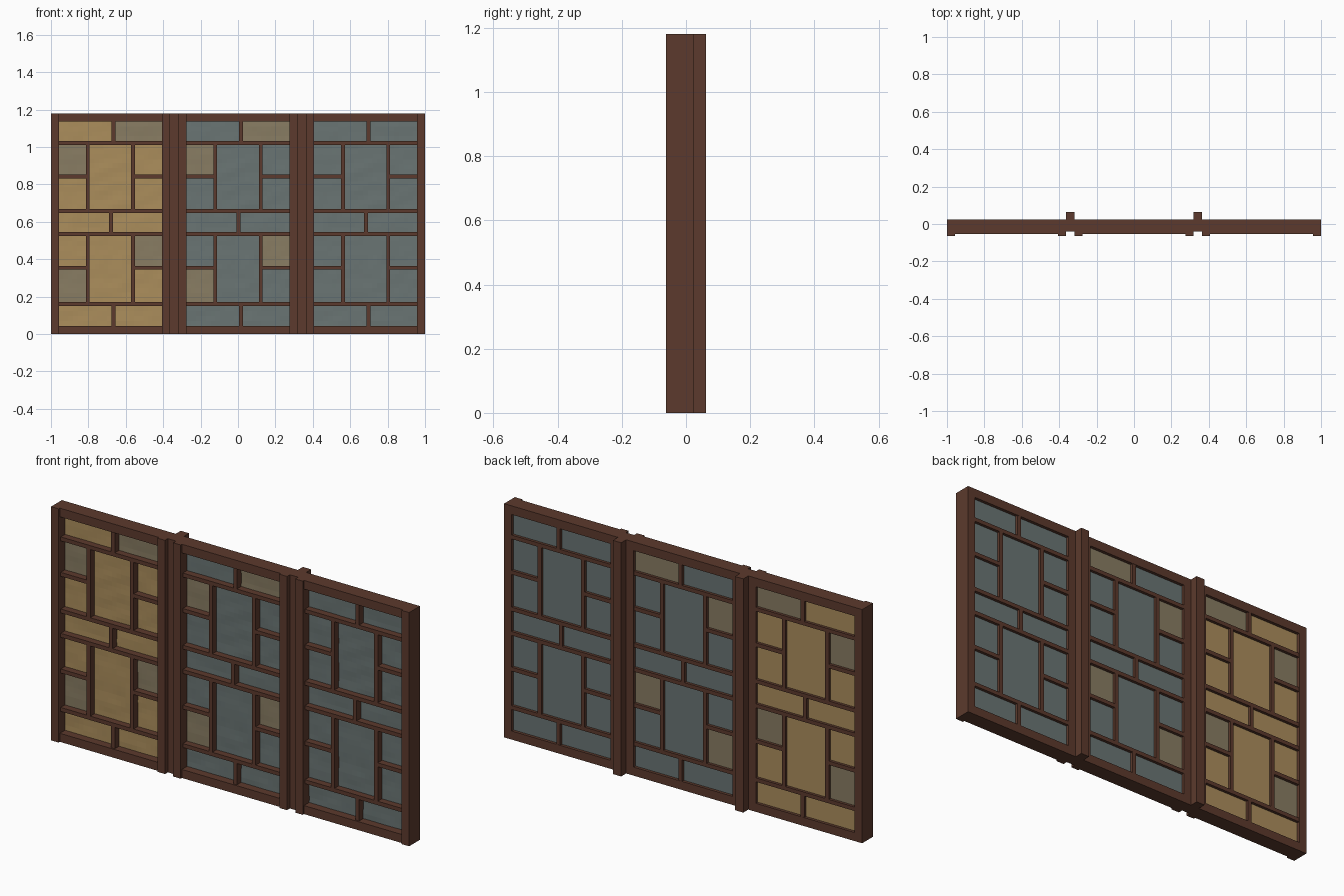
import bpy, bmesh
from mathutils import Vector, noise

cube = bpy.data.objects.get("Cube")
if cube:
    bpy.data.objects.remove(cube, do_unlink=True)


def material(name, rgb):
    m = bpy.data.materials.new(name)
    m.use_nodes = True
    m.diffuse_color = (*rgb, 1)
    bsdf = m.node_tree.nodes["Principled BSDF"]
    bsdf.inputs["Base Color"].default_value = (*rgb, 1)
    bsdf.inputs["Roughness"].default_value = 0.8
    return m


WOOD = material("dark red wood", (0.107, 0.042, 0.026))
GOLD = material("gold glass", (0.41, 0.27, 0.107))
TAN = material("tan glass", (0.25, 0.205, 0.125))
SLATE = material("slate glass", (0.144, 0.178, 0.174))

# Shared sizes
HEIGHT = 1.18
HALF = 0.318        # half width of one panel
OPEN = 0.276        # half width of its opening
STEP = 0.682        # spacing of the panels
BAR = 0.01          # half thickness of a glazing bar
STILE_Y, RAIL_Y, BAR_Y = -0.063, -0.053, -0.046
BACK_Y, GLASS_FRONT, GLASS_BACK = 0.023, -0.012, 0.008


def add_box(bm, x0, x1, y0, y1, z0, z1):
    verts = bmesh.ops.create_cube(bm, size=1)["verts"]
    for v in verts:
        v.co = Vector((x1 if v.co.x > 0 else x0,
                       y1 if v.co.y > 0 else y0,
                       z1 if v.co.z > 0 else z0))


def add_pane(bm, x0, x1, z0, z1, slot):
    """Flat-backed pane with a rippled hand-made front."""
    start = len(bm.faces)
    add_box(bm, x0, x1, GLASS_FRONT + 0.003, GLASS_BACK, z0, z1)
    nx, nz = (max(2, round(d / 0.025)) for d in (x1 - x0, z1 - z0))
    rows = []
    for j in range(nz + 1):
        row = []
        for i in range(nx + 1):
            x, z = x0 + (x1 - x0) * i / nx, z0 + (z1 - z0) * j / nz
            ripple = noise.noise(Vector((x * 9 + z * 5, 0, z * 14 - x * 6)))
            row.append(bm.verts.new((x, GLASS_FRONT + 0.002 * ripple, z)))
        rows.append(row)
    for a, b in zip(rows, rows[1:]):
        for i in range(nx):
            bm.faces.new((a[i], a[i + 1], b[i + 1], b[i]))
    bm.faces.ensure_lookup_table()
    for f in bm.faces[start:]:
        f.material_index = slot


def finish(name, bm, mats, x=0):
    mesh = bpy.data.meshes.new(name)
    bm.to_mesh(mesh)
    bm.free()
    for m in mats:
        mesh.materials.append(m)
    obj = bpy.data.objects.new(name, mesh)
    obj.location.x = x
    bpy.context.collection.objects.link(obj)


# Opening limits and centre heights of the four through bars
LOW, HIGH = 0.043, 1.136
BARS = [0.161, 0.535, 0.658, 1.022]
SIDE = 0.121        # centre of the upright bars beside the tall panes
# Short rows split in two, as (bottom, top, split)
SHORT = [(LOW, BARS[0] - BAR, 0.016),
         (BARS[1] + BAR, BARS[2] - BAR, 0.003),
         (BARS[3] + BAR, HIGH, 0.016)]
# Tall rows, as (bottom, top, cross bar)
TALL = [(BARS[0] + BAR, BARS[1] - BAR, 0.355),
        (BARS[2] + BAR, BARS[3] - BAR, 0.843)]


def build_panel(label, x, mats):
    # Frame: proud stiles with slightly recessed rails
    bm = bmesh.new()
    for s in (-1, 1):
        lo, hi = sorted((s * OPEN, s * HALF))
        add_box(bm, lo, hi, STILE_Y, BACK_Y, 0, HEIGHT)
    add_box(bm, -OPEN, OPEN, RAIL_Y, BACK_Y, 0, LOW)
    add_box(bm, -OPEN, OPEN, RAIL_Y, BACK_Y, HIGH, HEIGHT)
    finish(label + "_frame", bm, [WOOD], x)

    # Glazing bars
    bm = bmesh.new()

    def bar(x0, x1, z0, z1):
        add_box(bm, x0, x1, BAR_Y, BACK_Y - 0.001, z0, z1)

    for z in BARS:
        bar(-OPEN, OPEN, z - BAR, z + BAR)
    for z0, z1, split in SHORT:
        bar(split - BAR, split + BAR, z0, z1)
    for z0, z1, mid in TALL:
        for s in (-1, 1):
            bar(s * SIDE - BAR, s * SIDE + BAR, z0, z1)
            lo, hi = sorted((s * OPEN, s * (SIDE + BAR)))
            bar(lo, hi, mid - BAR, mid + BAR)
    finish(label + "_glazing_bars", bm, [WOOD], x)

    # Panes: second material marks the accent panes
    bm = bmesh.new()
    for i, (z0, z1, split) in enumerate(SHORT):
        add_pane(bm, -OPEN, split - BAR, z0, z1, 0)
        add_pane(bm, split + BAR, OPEN, z0, z1, int(i == 2))
    for upper, (z0, z1, mid) in enumerate(TALL):
        add_pane(bm, -SIDE + BAR, SIDE - BAR, z0, z1, 0)
        left, right = (-OPEN, -SIDE - BAR), (SIDE + BAR, OPEN)
        add_pane(bm, *left, z0, mid - BAR, int(not upper))
        add_pane(bm, *left, mid + BAR, z1, int(upper))
        add_pane(bm, *right, z0, mid - BAR, 0)
        add_pane(bm, *right, mid + BAR, z1, int(not upper))
    finish(label + "_panes", bm, mats, x)


build_panel("right_panel", -STEP, [GOLD, TAN])
build_panel("middle_panel", 0, [SLATE, TAN])
build_panel("left_panel", STEP, [SLATE, SLATE])

# Posts joining the panels
for label, s in (("right_post", -1), ("left_post", 1)):
    bm = bmesh.new()
    lo, hi = sorted((s * HALF, s * (STEP - HALF)))
    add_box(bm, lo, hi, -0.04, 0.063, 0, HEIGHT)
    finish(label, bm, [WOOD])
